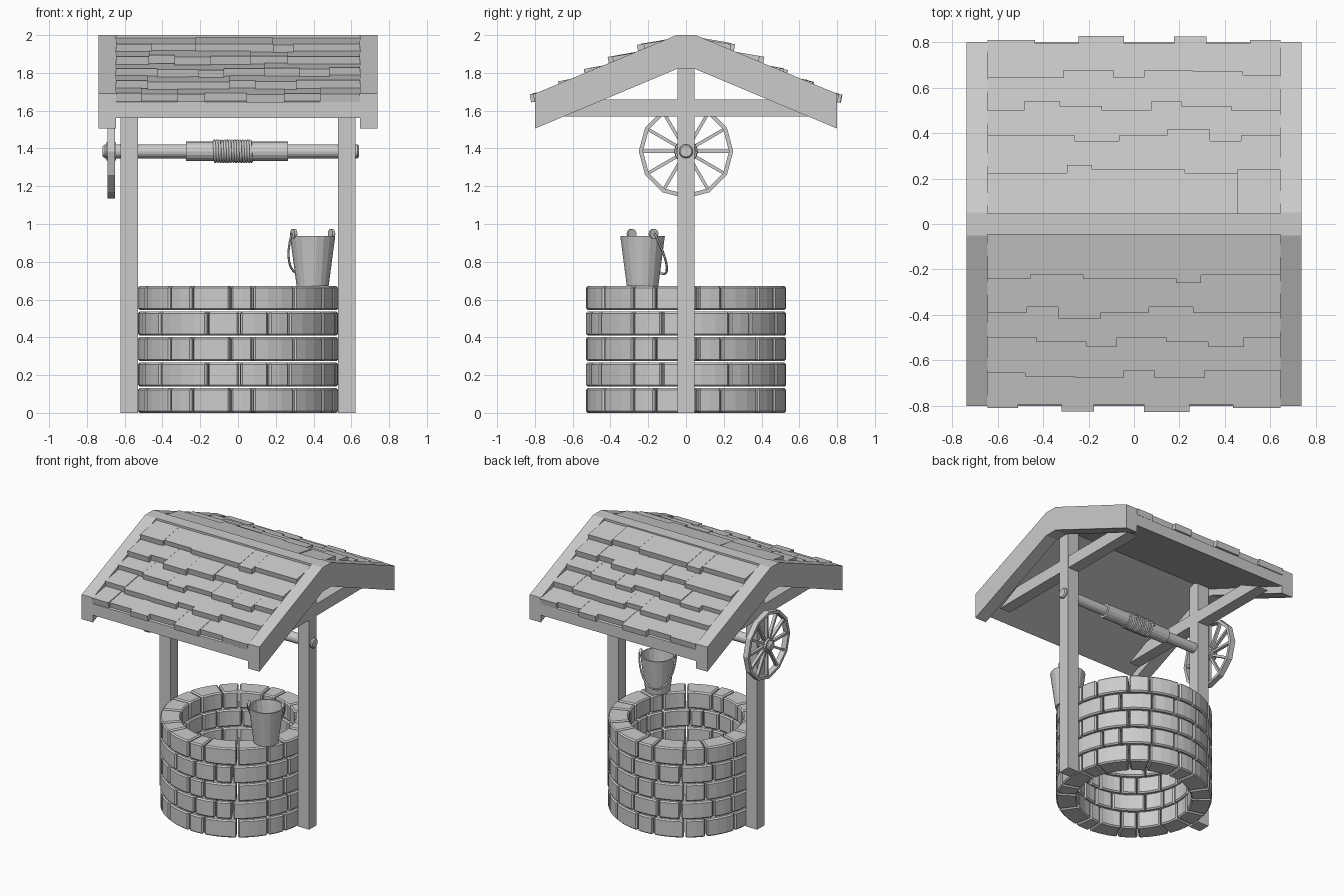
import bpy, bmesh, math, random
from mathutils import Vector, Matrix

if "Cube" in bpy.data.objects:
    bpy.data.objects.remove(bpy.data.objects["Cube"])

random.seed(4)
pi = math.pi


def finish(name, bm):
    bmesh.ops.recalc_face_normals(bm, faces=bm.faces)
    me = bpy.data.meshes.new(name)
    bm.to_mesh(me)
    bm.free()
    ob = bpy.data.objects.new(name, me)
    bpy.context.collection.objects.link(ob)
    return ob


def add_prism(bm, prof, x0, x1):
    """Extrude a (y, z) outline along x."""
    a = [bm.verts.new((x0, y, z)) for y, z in prof]
    b = [bm.verts.new((x1, y, z)) for y, z in prof]
    n = len(prof)
    bm.faces.new(a)
    bm.faces.new(b[::-1])
    for i in range(n):
        bm.faces.new((a[i], a[(i + 1) % n], b[(i + 1) % n], b[i]))


def prism(name, prof, x0, x1):
    bm = bmesh.new()
    add_prism(bm, prof, x0, x1)
    return finish(name, bm)


def rect(y0, y1, z0, z1):
    return [(y0, z0), (y1, z0), (y1, z1), (y0, z1)]


def lathe(name, prof, seg, mat, closed=False):
    """Spin a (radius, height) profile about z, then place it with mat."""
    bm = bmesh.new()
    rings = [[bm.verts.new(mat @ Vector((r * math.cos(2 * pi * k / seg), r * math.sin(2 * pi * k / seg), z)))
              for k in range(seg)] for r, z in prof]
    pairs = list(zip(rings, rings[1:])) + ([(rings[-1], rings[0])] if closed else [])
    for p, q in pairs:
        for k in range(seg):
            m = (k + 1) % seg
            bm.faces.new((p[k], p[m], q[m], q[k]))
    if not closed:
        bm.faces.new(rings[0])
        bm.faces.new(rings[-1])
    return finish(name, bm)


def tube(name, pts, r, res=2):
    cu = bpy.data.curves.new(name, 'CURVE')
    cu.dimensions = '3D'
    cu.bevel_depth = r
    cu.bevel_resolution = res
    cu.use_fill_caps = True
    sp = cu.splines.new('POLY')
    sp.points.add(len(pts) - 1)
    for p, c in zip(sp.points, pts):
        p.co = (*c, 1)
    ob = bpy.data.objects.new(name, cu)
    bpy.context.collection.objects.link(ob)
    bpy.ops.object.select_all(action='DESELECT')
    ob.select_set(True)
    bpy.context.view_layer.objects.active = ob
    bpy.ops.object.convert(target='MESH')
    bpy.ops.object.shade_smooth_by_angle(angle=math.radians(60))
    return ob


# stone wall: five staggered courses of curved, bevelled blocks
joints_a = [-43, -27.5, -4.3, 8.7, 34.5, 58, 72, 97, 111, 136, 152, 176, 190, 214, 230, 254, 272, 293]
joints_b = [-51, -18, 1, 18, 31, 58, 76, 90, 116, 130, 154, 172, 194, 211, 236, 252, 276, 290]
H, RO, RI = 0.135, 0.53, 0.39
bm = bmesh.new()
for row in range(5):
    js = joints_a if row % 2 == 0 else joints_b
    z0, z1 = row * H + (0.004 if row else 0), (row + 1) * H - 0.004
    for a, b in zip(js, js[1:] + [js[0] + 360]):
        a, b = math.radians(a - 90 + 0.5), math.radians(b - 90 - 0.5)
        n = max(2, round((b - a) / 0.14))
        secs = []
        for i in range(n + 1):
            t = a + (b - a) * i / n
            secs.append([bm.verts.new((r * math.cos(t), r * math.sin(t), z))
                         for r, z in ((RI, z0), (RO, z0), (RO, z1), (RI, z1))])
        bm.faces.new(secs[0])
        bm.faces.new(secs[-1][::-1])
        for s, q in zip(secs, secs[1:]):
            for k in range(4):
                m = (k + 1) % 4
                bm.faces.new((s[k], s[m], q[m], q[k]))
wall = finish("stone_wall", bm)
bev = wall.modifiers.new("bevel", 'BEVEL')
bev.width = 0.009
bev.segments = 1
bev.limit_method = 'ANGLE'
bev.angle_limit = math.radians(40)

# posts, cross beams and gable rafters on both sides
gable = [(-0.8, 1.505), (-0.05, 1.82), (0.05, 1.82), (0.8, 1.505),
         (0.8, 1.69), (0.05, 2.0), (-0.05, 2.0), (-0.8, 1.69)]
for s, side in ((-1, "left"), (1, "right")):
    prism(side + "_post", rect(-0.045, 0.045, 0, 1.9), s * 0.53, s * 0.622)
    prism(side + "_cross_beam", [(-0.68, 1.57), (0.68, 1.57), (0.5, 1.66), (-0.5, 1.66)], s * 0.532, s * 0.62)
    prism(side + "_gable_rafter", gable, s * 0.645, s * 0.738)

# roof boards and ridge
prism("roof_boards", [(-0.8, 1.56), (0, 1.89), (0.8, 1.56), (0.8, 1.645), (0.05, 1.96),
                      (-0.05, 1.96), (-0.8, 1.645)], -0.645, 0.645)
prism("ridge_beam", rect(-0.047, 0.047, 1.9, 2.0), -0.645, 0.645)

# shingles: (top z at lower edge, joints along x, lower edge y of each shingle)
rows = [
    (1.955, [-.455, -.225, .185, .295], [.24, .225, .24, .26, .225]),
    (1.887, [-.47, -.335, -.145, .065, .26], [.39, .365, .415, .39, .365, .39]),
    (1.822, [-.43, -.21, -.075, .14, .325, .485], [.5, .52, .54, .5, .52, .54, .5]),
    (1.756, [-.48, -.26, -.045, .09, .31], [.655, .67, .675, .645, .678, .645]),
    (1.69, [-.51, -.32, -.175, .045, .245, .435], [.81, .795, .825, .795, .828, .795, .81]),
]
for s, side in ((1, "front"), (-1, "back")):
    bm = bmesh.new()
    for z, xs, ys in rows:
        mid = sum(ys) / len(ys)
        edges = [-0.645] + xs + [0.645]
        for x0, x1, y in zip(edges, edges[1:], ys):
            d = random.uniform(-0.004, 0.004)
            back = max(mid - 0.21, 0.04)
            zf = z - 0.17 * (y - mid) + d
            zb = z + 0.17 * (mid - back) + d
            prof = [(-s * y, zf), (-s * (y - 0.008), zf - 0.043), (-s * back, zb - 0.043), (-s * back, zb)]
            add_prism(bm, prof, s * x0, s * x1)
    finish(side + "_shingles", bm)

# windlass axle, drum and end caps along x
AX = 1.385
along_x = Matrix.Translation((0, 0, AX)) @ Matrix.Rotation(pi / 2, 4, 'Y')
axle = lathe("axle", [(0.026, -0.717), (0.037, -0.705), (0.037, 0.632), (0.03, 0.64)], 16, along_x)
drum = lathe("drum", [(0.052, -0.275), (0.052, 0.265)], 16, along_x)
# wound rope
turns = 15
tube("rope", [(-0.13 + 0.205 * i / (turns * 16), 0.055 * math.cos(pi * i / 8), AX + 0.055 * math.sin(pi * i / 8))
              for i in range(turns * 16 + 1)], 0.0075, 1)

# crank wheel: twelve-sided rim, spokes and hub
lathe("wheel_rim", [(0.228, -0.69), (0.25, -0.69), (0.25, -0.65), (0.228, -0.65)], 12, along_x, True)
lathe("wheel_hub", [(0.05, -0.695), (0.05, -0.645)], 12, along_x)
bm = bmesh.new()
for k in range(12):
    m = Matrix.Translation((-0.67, 0, AX)) @ Matrix.Rotation(k * pi / 6, 4, 'X') \
        @ Matrix.Translation((0, 0, 0.135)) @ Matrix.Diagonal((0.022, 0.017, 0.2, 1))
    bmesh.ops.create_cube(bm, size=1, matrix=m)
finish("wheel_spokes", bm)

# bucket standing on the wall, with ears and a drooping handle
C = Vector((0.395, -0.23, 0))
u = Vector((math.cos(pi / 6), math.sin(pi / 6), 0))
v = Vector((-u.y, u.x, 0))
lathe("bucket", [(0.085, 0.673), (0.12, 0.937), (0.11, 0.937), (0.077, 0.69)], 18, Matrix.Translation(C))
for s, side in ((-1, "left"), (1, "right")):
    m = Matrix.Translation(C + u * s * 0.116 + Vector((0, 0, 0.948))) \
        @ Matrix.Rotation(pi / 6, 4, 'Z') @ Matrix.Rotation(pi / 2, 4, 'Y')
    lathe(side + "_bucket_ear", [(0.026, -0.008), (0.026, 0.008)], 12, m)
tube("bucket_handle", [C + u * 0.127 * math.cos(pi * i / 16) + v * 0.13 * math.sin(pi * i / 16)
                       + Vector((0, 0, 0.95 - 0.215 * math.sin(pi * i / 16))) for i in range(17)], 0.006)
